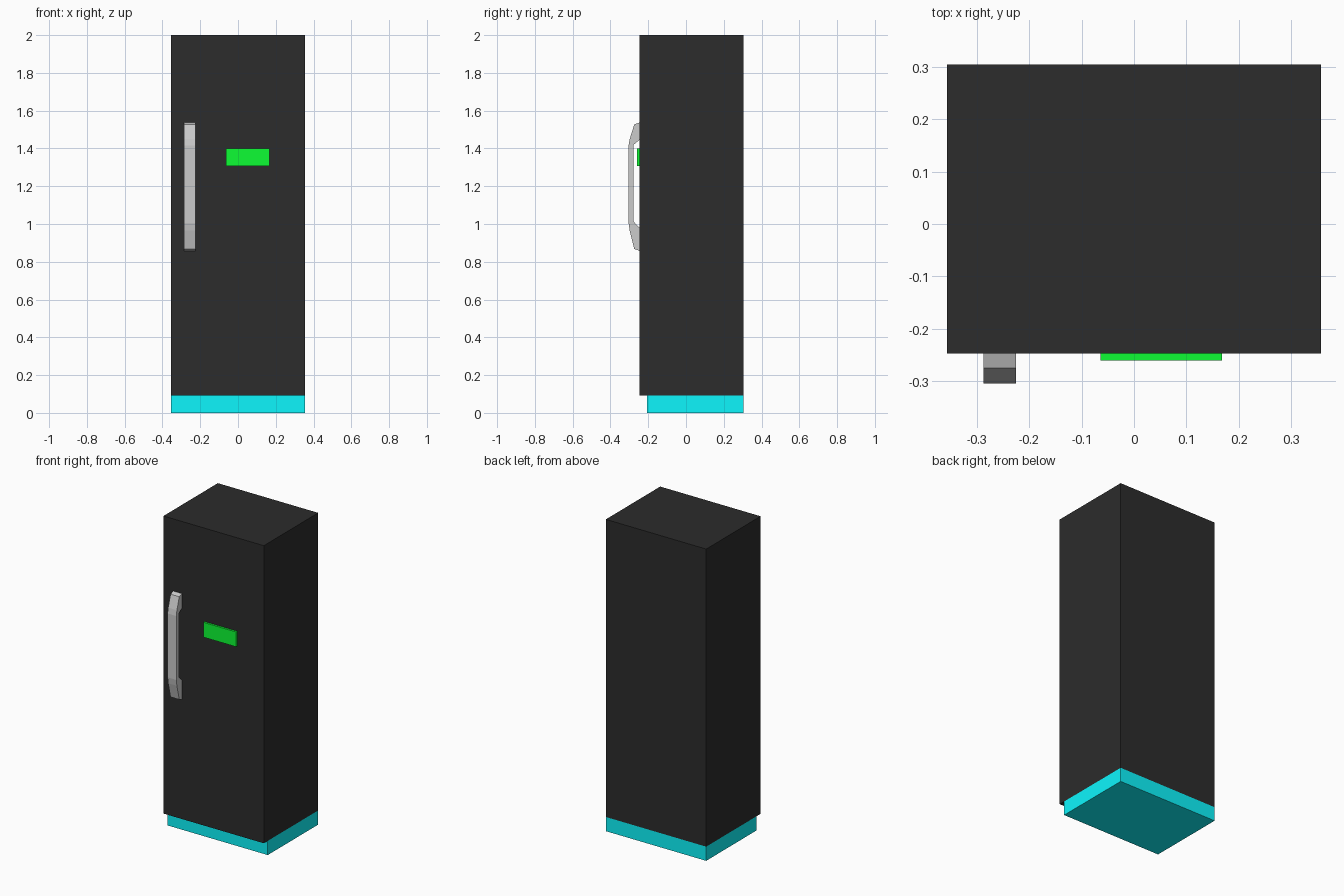
import bpy
import bmesh

if "Cube" in bpy.data.objects:
    bpy.data.objects.remove(bpy.data.objects["Cube"])


def colour(obj, name, rgb):
    mat = bpy.data.materials.new(name)
    mat.diffuse_color = (*rgb, 1)
    mat.use_nodes = True
    mat.node_tree.nodes["Principled BSDF"].inputs["Base Color"].default_value = mat.diffuse_color
    obj.data.materials.append(mat)


def prism(name, profile, x0, x1):
    """Extrude a closed (y, z) profile along x."""
    bm = bmesh.new()
    face = bm.faces.new([bm.verts.new((x0, y, z)) for y, z in profile])
    ext = bmesh.ops.extrude_face_region(bm, geom=[face])
    verts = [v for v in ext["geom"] if isinstance(v, bmesh.types.BMVert)]
    bmesh.ops.translate(bm, vec=(x1 - x0, 0, 0), verts=verts)
    bmesh.ops.recalc_face_normals(bm, faces=bm.faces)
    mesh = bpy.data.meshes.new(name)
    bm.to_mesh(mesh)
    bm.free()
    obj = bpy.data.objects.new(name, mesh)
    bpy.context.collection.objects.link(obj)
    return obj


def box(name, x, y, z):
    return prism(name, [(y[0], z[0]), (y[1], z[0]), (y[1], z[1]), (y[0], z[1])], *x)


FRONT, BACK, HALF = -0.247, 0.304, 0.356

# Tall cabinet
colour(box("cabinet", (-HALF, HALF), (FRONT, BACK), (0.091, 2.0)),
       "charcoal", (0.025, 0.025, 0.025))

# Plinth, set back at the front
colour(box("plinth", (-HALF, HALF), (-0.207, BACK), (0, 0.091)),
       "cyan", (0.004, 0.92, 0.98))

# Display panel on the front
colour(box("display_panel", (-0.064, 0.168), (-0.26, FRONT), (1.306, 1.401)),
       "green", (0.004, 0.98, 0.033))

# Bowed door handle
prism("door_handle", [
    (FRONT, 1.537), (-0.274, 1.527), (-0.298, 1.45), (-0.304, 1.415),
    (-0.304, 1.005), (-0.298, 0.965), (-0.274, 0.868), (FRONT, 0.858),
    (FRONT, 0.98), (-0.279, 1.015), (-0.279, 1.418), (FRONT, 1.445),
], -0.287, -0.225)
